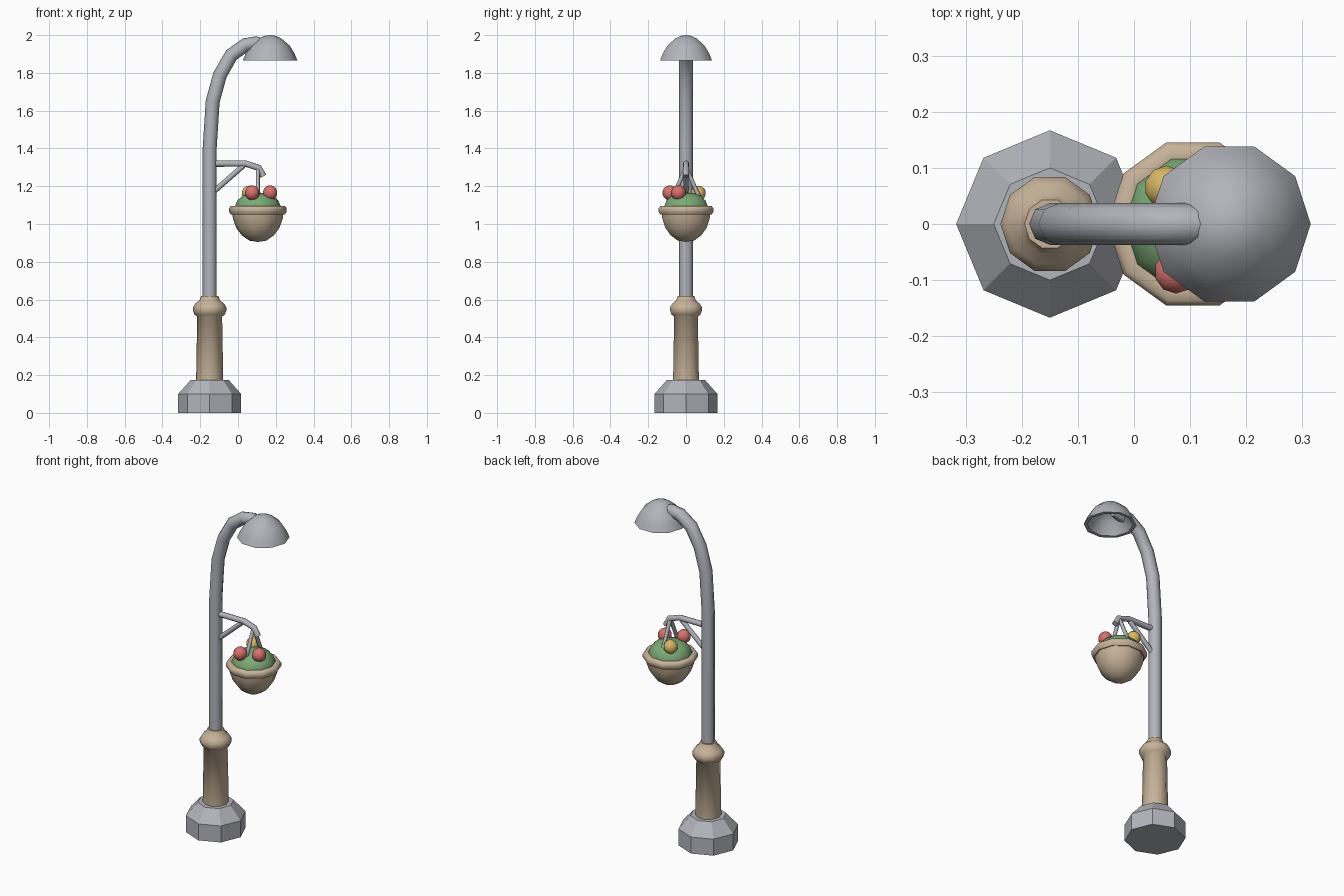
import bpy, bmesh, math
from mathutils import Matrix

cube = bpy.data.objects.get("Cube")
if cube:
    bpy.data.objects.remove(cube, do_unlink=True)


def material(name, rgb):
    m = bpy.data.materials.new(name)
    m.use_nodes = True
    m.diffuse_color = (*rgb, 1)
    m.node_tree.nodes["Principled BSDF"].inputs["Base Color"].default_value = (*rgb, 1)
    return m


grey = material("grey metal", (0.45, 0.46, 0.50))
tan = material("tan stone", (0.57, 0.45, 0.32))
green = material("leaf green", (0.20, 0.40, 0.18))
red = material("flower red", (0.68, 0.17, 0.15))
yellow = material("flower yellow", (0.68, 0.48, 0.13))


def finish(name, mesh, mat, angle=60):
    mesh.materials.clear()
    mesh.materials.append(mat)
    ob = bpy.data.objects.new(name, mesh)
    bpy.context.collection.objects.link(ob)
    bpy.ops.object.select_all(action='DESELECT')
    ob.select_set(True)
    bpy.context.view_layer.objects.active = ob
    if angle:
        bpy.ops.object.shade_smooth_by_angle(angle=math.radians(angle))
    return ob


def lathe(name, mat, x, profile, sides=10, angle=60):
    """Turn a (radius, height) profile about a vertical axis at x."""
    bm = bmesh.new()
    rings = []
    for r, z in profile:
        if r == 0:
            rings.append([bm.verts.new((x, 0, z))] * sides)
        else:
            rings.append([bm.verts.new((x + r * math.cos(math.tau * i / sides),
                                        r * math.sin(math.tau * i / sides), z))
                          for i in range(sides)])
    for a, b in zip(rings, rings[1:]):
        for i in range(sides):
            j = (i + 1) % sides
            bm.faces.new(list(dict.fromkeys((a[i], a[j], b[j], b[i]))))
    bmesh.ops.recalc_face_normals(bm, faces=bm.faces)
    mesh = bpy.data.meshes.new(name)
    bm.to_mesh(mesh)
    bm.free()
    return finish(name, mesh, mat, angle)


def tube(name, mat, points, radius, end_radius=None, resolution=2):
    """Sweep a round section along a path."""
    curve = bpy.data.curves.new(name, 'CURVE')
    curve.dimensions = '3D'
    curve.bevel_depth = radius
    curve.bevel_resolution = resolution
    curve.use_fill_caps = True
    spline = curve.splines.new('POLY')
    spline.points.add(len(points) - 1)
    for p, co in zip(spline.points, points):
        p.co = (*co, 1)
    if end_radius:
        spline.points[-1].radius = end_radius / radius
    temp = bpy.data.objects.new(name + " path", curve)
    bpy.context.collection.objects.link(temp)
    bpy.context.view_layer.update()
    deps = bpy.context.evaluated_depsgraph_get()
    mesh = bpy.data.meshes.new_from_object(temp.evaluated_get(deps))
    bpy.data.objects.remove(temp, do_unlink=True)
    return finish(name, mesh, mat)


def ball(name, mat, centre, radius):
    bm = bmesh.new()
    bmesh.ops.create_uvsphere(bm, u_segments=10, v_segments=7, radius=radius,
                              matrix=Matrix.Translation(centre))
    mesh = bpy.data.meshes.new(name)
    bm.to_mesh(mesh)
    bm.free()
    return finish(name, mesh, mat)


POST, BASKET, LAMP = -0.15, 0.105, 0.17

# Faceted foot and stone column with collar
lathe("base", grey, POST, [(0, 0), (0.167, 0), (0.167, 0.10), (0.10, 0.175), (0, 0.175)], 8, 0)
lathe("column", tan, POST, [(0, 0.16), (0.072, 0.16), (0.066, 0.51), (0.08, 0.52),
                            (0.088, 0.54), (0.088, 0.56), (0.075, 0.58), (0.055, 0.595),
                            (0.045, 0.62), (0, 0.62)])

# Pole curving over to the lamp
pole_path = [(POST, 0.6), (POST, 1.0), (POST, 1.4), (-0.134, 1.65), (-0.095, 1.79),
             (-0.035, 1.895), (0.04, 1.948), (0.10, 1.957), (0.15, 1.95)]
tube("pole", grey, [(x, 0, z) for x, z in pole_path], 0.037, 0.022)

# Hollow lamp shade
lathe("lamp_shade", grey, LAMP, [(0, 1.982), (0.05, 1.965), (0.09, 1.93), (0.125, 1.865),
                                 (0.145, 1.865), (0.128, 1.905), (0.103, 1.945),
                                 (0.058, 1.983), (0.03, 1.996), (0, 2.0)])

# Bracket, brace and hangers for the basket
tube("bracket", grey, [(POST, 0, 1.32), (0.04, 0, 1.32), (0.11, 0, 1.297), (0.135, 0, 1.253)], 0.017)
tube("brace", grey, [(-0.13, 0, 1.17), (0.03, 0, 1.31)], 0.014)
for side, label in ((1, "back"), (-1, "front")):
    tube(label + "_hanger", grey, [(BASKET, 0, 1.30), (BASKET, side * 0.08, 1.12)], 0.011)

# Basket bowl, rim and planting
lathe("basket_bowl", tan, BASKET, [(0, 0.905), (0.045, 0.912), (0.085, 0.94), (0.115, 0.98),
                                   (0.132, 1.03), (0.136, 1.07), (0, 1.07)])
lathe("basket_rim", tan, BASKET, [(0.125, 1.055), (0.143, 1.05), (0.153, 1.065), (0.153, 1.083),
                                  (0.143, 1.095), (0.122, 1.093), (0.125, 1.055)])
lathe("foliage", green, BASKET, [(0, 1.05), (0.122, 1.06), (0.123, 1.09), (0.108, 1.125),
                                 (0.08, 1.15), (0.04, 1.163), (0, 1.167)])
ball("left_red_flower", red, (0.17, -0.04, 1.165), 0.04)
ball("right_red_flower", red, (0.075, -0.085, 1.165), 0.04)
ball("yellow_flower", yellow, (0.058, 0.065, 1.163), 0.04)
